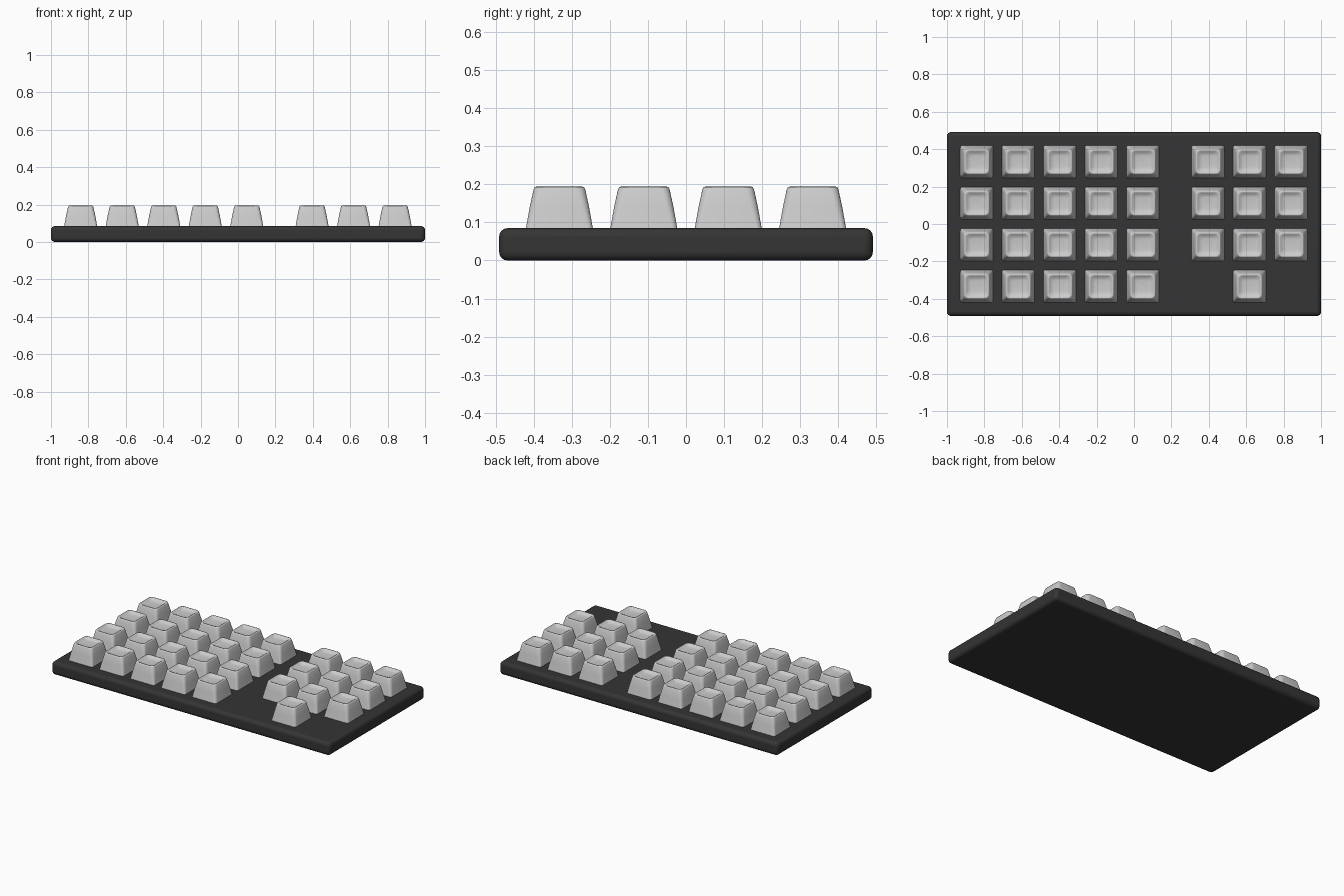
import bpy, bmesh, math

if "Cube" in bpy.data.objects:
    bpy.data.objects.remove(bpy.data.objects["Cube"])

PITCH, PLATE_TOP, KEY_TOP = 0.222, 0.085, 0.194


def mat(name, c):
    m = bpy.data.materials.new(name)
    m.diffuse_color = (c, c, c, 1)
    m.use_nodes = True
    m.node_tree.nodes["Principled BSDF"].inputs["Base Color"].default_value = m.diffuse_color
    return m


def smooth(ob, angle):
    bpy.ops.object.select_all(action='DESELECT')
    bpy.context.view_layer.objects.active = ob
    ob.select_set(True)
    bpy.ops.object.shade_smooth_by_angle(angle=math.radians(angle))


def rounded_square(half, radius, seg=5):
    pts = []
    for q in range(4):
        a0 = q * math.pi / 2
        sx, sy = [(1, 1), (-1, 1), (-1, -1), (1, -1)][q]
        for i in range(seg + 1):
            a = a0 + i / seg * math.pi / 2
            pts.append((sx * (half - radius) + radius * math.cos(a),
                        sy * (half - radius) + radius * math.sin(a)))
    return pts


# base plate with rounded edges
bpy.ops.mesh.primitive_cube_add(size=1, location=(0, 0, PLATE_TOP / 2))
plate = bpy.context.object
plate.name = "base_plate"
plate.scale = (2, 0.983, PLATE_TOP)
bpy.ops.object.transform_apply(location=False, rotation=False, scale=True)
bev = plate.modifiers.new("round_edges", 'BEVEL')
bev.width, bev.segments = 0.022, 4
plate.data.materials.append(mat("dark_plate", 0.035))
smooth(plate, 40)

# one keycap mesh: tapered rounded square with a dished top
bm = bmesh.new()
sections = [  # half width, corner radius, height
    (0.089, 0.014, PLATE_TOP - 0.004),
    (0.088, 0.014, PLATE_TOP),
    (0.078, 0.019, 0.141),
    (0.068, 0.021, 0.187),
    (0.065, 0.021, KEY_TOP - 0.001),
    (0.061, 0.021, KEY_TOP),
    (0.055, 0.020, KEY_TOP - 0.003),
    (0.047, 0.020, KEY_TOP - 0.011),
    (0.032, 0.016, KEY_TOP - 0.014),
]
rings = [[bm.verts.new((x, y, z)) for x, y in rounded_square(h, r)]
         for h, r, z in sections]
n = len(rings[0])
for a, b in zip(rings, rings[1:]):
    for i in range(n):
        j = (i + 1) % n
        bm.faces.new((a[i], a[j], b[j], b[i]))
bm.faces.new(rings[-1])
bm.faces.new(rings[0][::-1])
key_mesh = bpy.data.meshes.new("keycap")
bm.to_mesh(key_mesh)
bm.free()


# key blocks: five-wide left block, three-wide right block, one lone key
left = [-0.841 + PITCH * i for i in range(5)]
right = [0.396 + PITCH * i for i in range(3)]
for row in range(4):
    y = 0.333 - PITCH * row
    for col, x in enumerate(left + (right if row < 3 else right[1:2])):
        key = bpy.data.objects.new(f"keycap_{row}_{col}", key_mesh)
        key.location = (x, y, 0)
        bpy.context.collection.objects.link(key)
        if row == col == 0:
            first = key
key_mesh.polygons.foreach_set("use_smooth", [True] * len(key_mesh.polygons))
key_mesh.set_sharp_from_angle(angle=math.radians(50))
